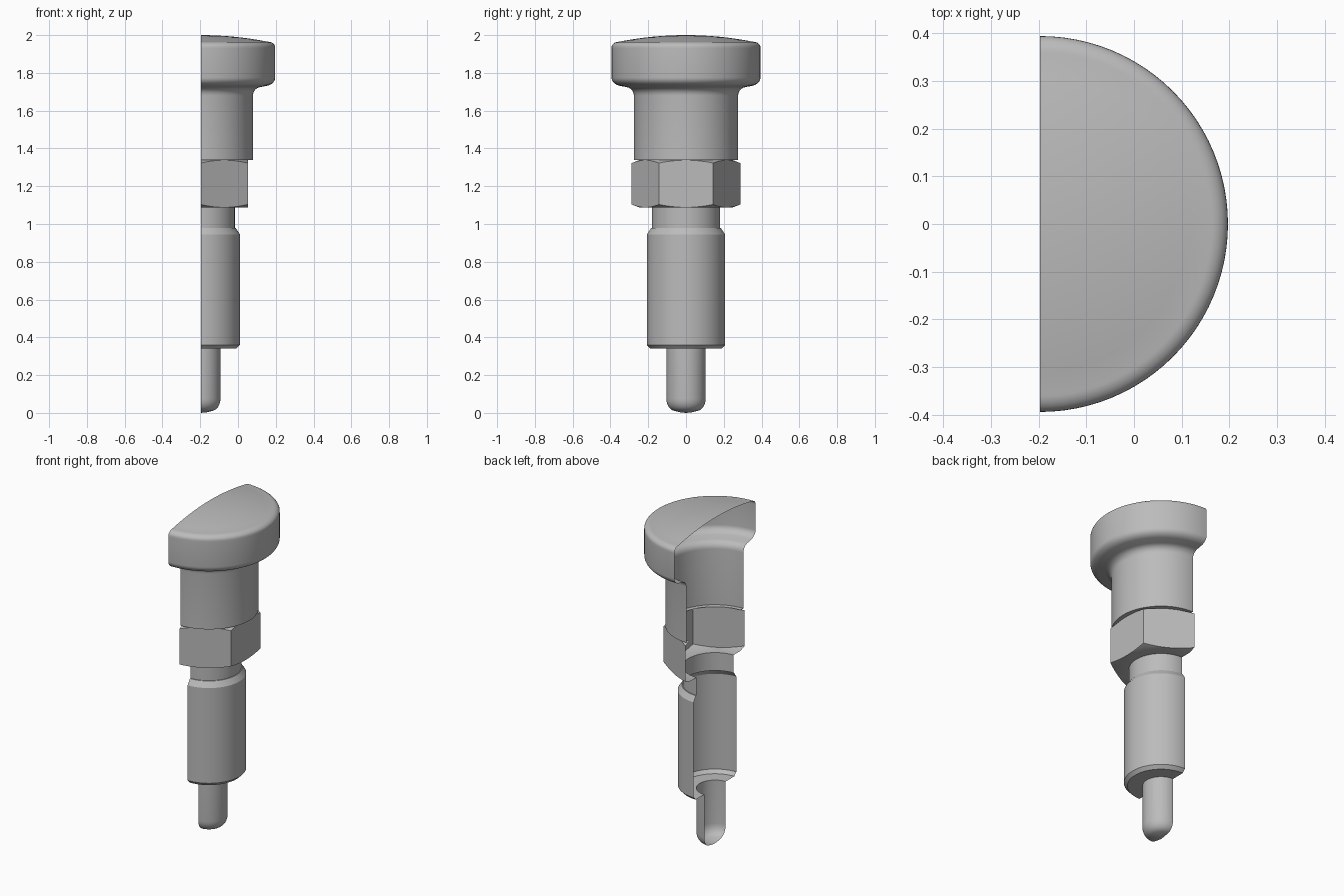
import bpy, bmesh, math

if "Cube" in bpy.data.objects:
    bpy.data.objects.remove(bpy.data.objects["Cube"])

AXIS_X = -0.197   # the part is an open half shell, cut along its axis
SEG = 48

grey = bpy.data.materials.new("plain_grey")
grey.diffuse_color = (0.5, 0.5, 0.5, 1)
grey.use_nodes = True
grey.node_tree.nodes["Principled BSDF"].inputs["Base Color"].default_value = grey.diffuse_color


def half_shell(name, rows, seg=SEG):
    """Sweep rows 180 degrees; each row is (r, z) or a function of the angle."""
    bm = bmesh.new()
    grid = []
    for row in rows:
        ring = []
        for i in range(seg + 1):
            a = -math.pi / 2 + math.pi * i / seg
            r, z = row(a) if callable(row) else row
            ring.append(bm.verts.new((AXIS_X + r * math.cos(a), r * math.sin(a), z)))
        grid.append(ring)
    for lo, hi in zip(grid, grid[1:]):
        for i in range(seg):
            bm.faces.new((lo[i], lo[i + 1], hi[i + 1], hi[i]))
    bmesh.ops.remove_doubles(bm, verts=bm.verts, dist=1e-5)
    me = bpy.data.meshes.new(name)
    bm.to_mesh(me)
    bm.free()
    me.materials.append(grey)
    ob = bpy.data.objects.new(name, me)
    bpy.context.collection.objects.link(ob)
    bpy.ops.object.select_all(action='DESELECT')
    ob.select_set(True)
    bpy.context.view_layer.objects.active = ob
    bpy.ops.object.shade_smooth_by_angle(angle=math.radians(28))
    return ob


def arc(cr, cz, rr, rz, a0, a1, n=6):
    """Elliptical arc of profile points, angles in degrees."""
    return [(cr + rr * math.cos(math.radians(a0 + (a1 - a0) * i / n)),
             cz + rz * math.sin(math.radians(a0 + (a1 - a0) * i / n))) for i in range(n + 1)]


# plunger pin with rounded tip
half_shell("pin", [(0, 0.0), (0.03, 0.003)] + arc(0.055, 0.075, 0.049, 0.065, -80, 0)
           + [(0.104, 0.34)])

# threaded barrel with chamfered ends
half_shell("barrel", [(0.104, 0.34), (0.188, 0.34), (0.207, 0.36), (0.207, 0.945),
                      (0.185, 0.978), (0.18, 0.978)])

# undercut neck
half_shell("neck", [(0.18, 0.978), (0.18, 1.088)])

# hexagon nut, corners trimmed by a cone at both ends
FLAT = 0.249


def hex_row(z, slope):
    def row(a):
        off = (a + math.pi / 6) % (math.pi / 3) - math.pi / 6
        r = FLAT / math.cos(off)
        return r, z + slope * (r - FLAT)
    return row


half_shell("hex_nut", [(0.18, 1.088), (FLAT - 0.001, 1.088), hex_row(1.088, 0.4),
                       hex_row(1.338, -0.4), (FLAT - 0.001, 1.338)])

# pull knob: sleeve, flared underside, rim and domed top
dome = [(0.355 * (1 - i / 8), 2.0 - 0.035 * (1 - i / 8) ** 2) for i in range(9)]
half_shell("knob", [(FLAT, 1.338), (0.276, 1.338), (0.276, 1.68)]
           + arc(0.32, 1.68, 0.044, 0.045, 180, 100)
           + arc(0.335, 1.775, 0.059, 0.045, -70, 0)
           + [(0.394, 1.93)] + arc(0.355, 1.935, 0.039, 0.03, 10, 80) + dome)
